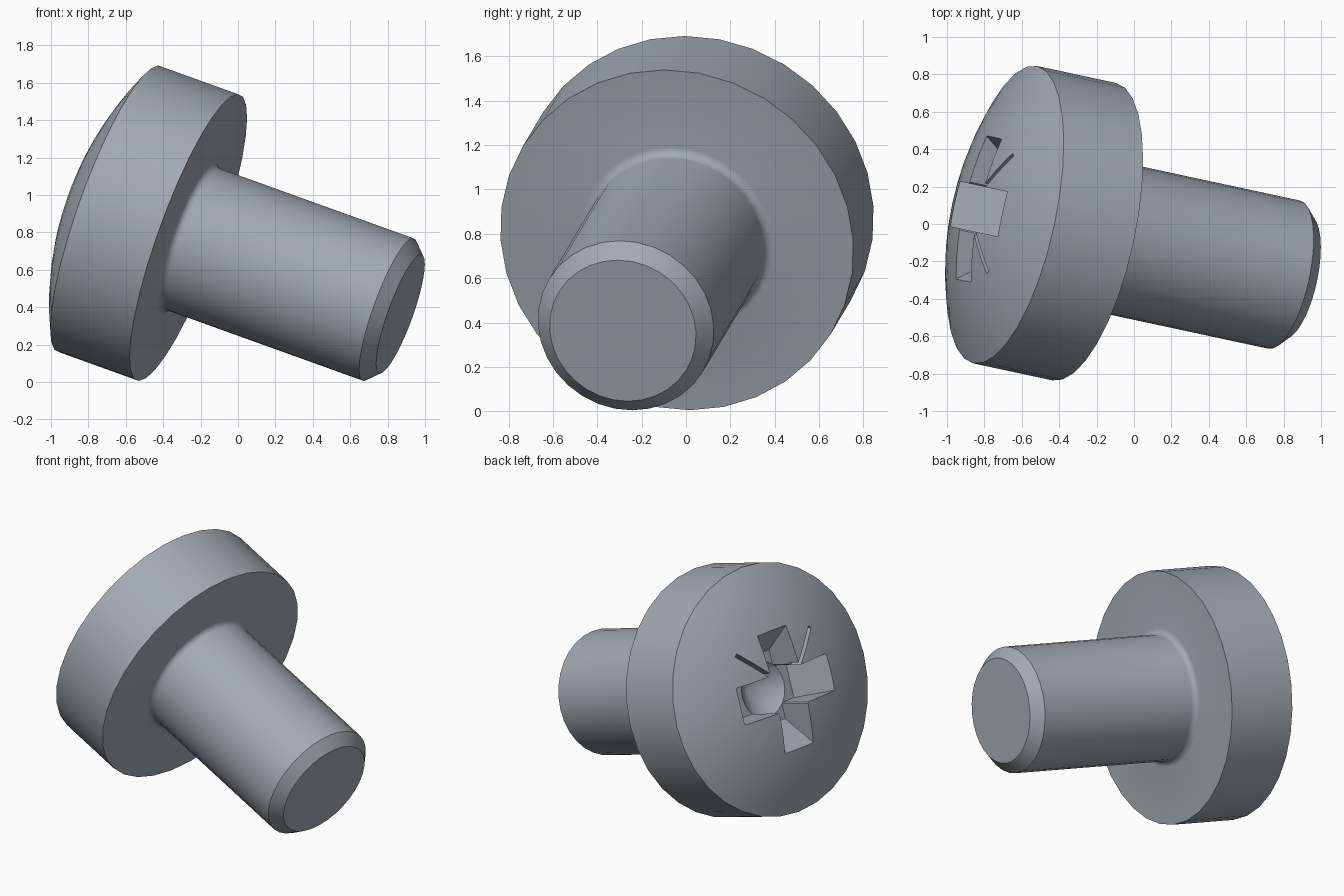
import bpy, bmesh, math
from mathutils import Matrix, Vector

if "Cube" in bpy.data.objects:
    bpy.data.objects.remove(bpy.data.objects["Cube"], do_unlink=True)

steel = bpy.data.materials.new("blue grey steel")
steel.use_nodes = True
steel.diffuse_color = (0.36, 0.40, 0.45, 1)
steel.node_tree.nodes["Principled BSDF"].inputs["Base Color"].default_value = steel.diffuse_color


def make_object(name, bm):
    bmesh.ops.recalc_face_normals(bm, faces=bm.faces)
    mesh = bpy.data.meshes.new(name)
    bm.to_mesh(mesh)
    bm.free()
    mesh.materials.append(steel)
    ob = bpy.data.objects.new(name, mesh)
    bpy.context.collection.objects.link(ob)
    return ob


def lathe(name, profile, sides):
    """Solid of revolution about z; the profile starts and ends on the axis."""
    bm = bmesh.new()
    rings = []
    for r, z in profile:
        if r == 0:
            rings.append([bm.verts.new((0, 0, z))] * sides)
        else:
            rings.append([bm.verts.new((r * math.cos(t), r * math.sin(t), z))
                          for t in (math.tau * i / sides for i in range(sides))])
    for a, b in zip(rings, rings[1:]):
        for i in range(sides):
            j = (i + 1) % sides
            bm.faces.new(list(dict.fromkeys((a[i], a[j], b[j], b[i]))))
    return make_object(name, bm)


def slot_cutter(name, outline, width, angle):
    """Prism from an (r, z) outline, centred on a radial line at the angle."""
    bm = bmesh.new()
    face = bm.faces.new([bm.verts.new((r, -width / 2, z)) for r, z in outline])
    geom = bmesh.ops.extrude_face_region(bm, geom=[face])["geom"]
    bmesh.ops.translate(bm, vec=(0, width, 0),
                        verts=[g for g in geom if isinstance(g, bmesh.types.BMVert)])
    bm.transform(Matrix.Rotation(angle, 4, "Z"))
    return make_object(name, bm)


# Screw body: domed head, filleted shank, chamfered tip
head_r, dome_h, head_t, shank_r, length = 0.813, 0.2, 0.46, 0.405, 1.69
sphere_r = (head_r ** 2 + dome_h ** 2) / (2 * dome_h)
profile = [(0, dome_h)]
for i in range(1, 9):
    r = head_r * i / 8
    profile.append((r, math.sqrt(sphere_r ** 2 - r * r) - sphere_r + dome_h))
profile.append((head_r, -head_t))
fillet = 0.04
for i in range(5):
    t = math.pi / 2 * i / 4
    profile.append((shank_r + fillet * (1 - math.sin(t)),
                    -head_t - fillet * (1 - math.cos(t))))
profile += [(shank_r, 0.07 - length), (0.337, -length), (0, -length)]
screw = lathe("screw", profile, 32)

# Drive recess: conical core, four tapered wings, four thin diagonal marks
cutters = [lathe("core_cutter", [(0, 0.3), (0.18, 0.3), (0.18, -0.07), (0, -0.24)], 24)]
wing = [(0, 0.32), (0.512, 0.32), (0.23, -0.07), (0, -0.07)]
mark = [(0.1, 0.3), (0.455, 0.3), (0.455, 0.09), (0.1, 0.09)]
for i in range(4):
    cutters.append(slot_cutter("wing_cutter", wing, 0.245, i * math.pi / 2))
    cutters.append(slot_cutter("mark_cutter", mark, 0.025, (i + 0.5) * math.pi / 2))

bpy.ops.object.select_all(action="DESELECT")
screw.select_set(True)
bpy.context.view_layer.objects.active = screw
for cutter in cutters:
    cutter.hide_render = True
    mod = screw.modifiers.new("recess", "BOOLEAN")
    mod.operation = "DIFFERENCE"
    mod.solver = "EXACT"
    mod.object = cutter
    bpy.ops.object.modifier_apply(modifier=mod.name)
    bpy.data.objects.remove(cutter, do_unlink=True)
bpy.ops.object.shade_smooth_by_angle(angle=math.radians(30))

# Lean the screw: local z runs out of the head
out = Vector((-0.922, 0.198, 0.332)).normalized()
up = (Vector((0, 0, 1)) - out * out.z).normalized()
side = out.cross(up)
pose = Matrix((up, side, out)).transposed().to_4x4()
pose.translation = (-0.69, 0.05, 0.925)
screw.matrix_world = pose
